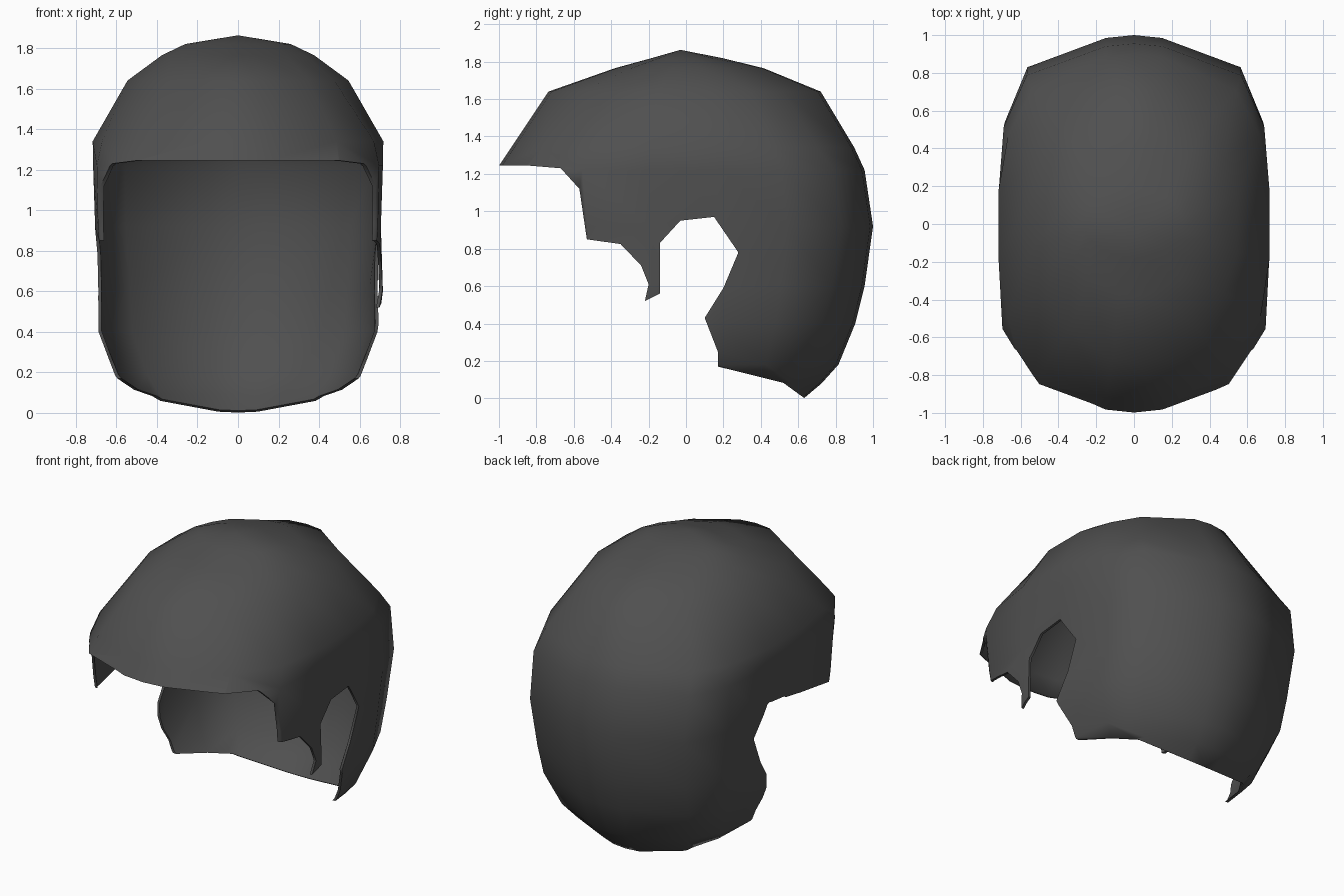
import bpy, bmesh, math

if "Cube" in bpy.data.objects:
    bpy.data.objects.remove(bpy.data.objects["Cube"])

# Half plan outline of the shell (x, y), unit size, back to front
HALF = [(0, 1), (.21, .985), (.8, .83), (.97, .54), (1, .2), (1, -.2),
        (.98, -.55), (.71, -.86), (.21, -.985), (0, -1)]
PLAN = HALF + [(-x, y) for x, y in HALF[-2:0:-1]]

# Stacked rings: height, half width, front reach, back reach, roundness of plan
RINGS = [(-.05, .41, -.55, .57, .4), (0, .46, -.65, .63, .4), (.08, .52, -.75, .725, .35),
         (.18, .605, -.8, .815, .35), (.40, .688, -.87, .905, .2), (.60, .69, -.9, .955, .1),
         (.92, .705, -.96, 1.0, 0), (1.22, .715, -1.015, .955, .05),
         (1.34, .717, -.935, .9, .4), (1.64, .545, -.735, .72, 1),
         (1.765, .375, -.38, .415, 1), (1.82, .26, -.18, .19, 1)]


def make_object(name, bm):
    bmesh.ops.recalc_face_normals(bm, faces=bm.faces)
    mesh = bpy.data.meshes.new(name)
    bm.to_mesh(mesh)
    bm.free()
    ob = bpy.data.objects.new(name, mesh)
    bpy.context.collection.objects.link(ob)
    return ob


def ring_point(p, ring):
    (x, y), (z, w, f, b, t) = p, ring
    k = math.hypot(x, y) ** -t if abs(x) < 1 else 1   # blend to an ellipse
    flare = .025 if z == .60 and y == -.2 else 0      # sideburn stands out a little
    return (x * k * (w + flare), y * k * (b if y > 0 else -f), z)


def make_shell():
    bm = bmesh.new()
    rows = [[bm.verts.new(ring_point(p, r)) for p in PLAN] for r in RINGS]
    n = len(PLAN)
    for lo, hi in zip(rows, rows[1:]):
        for i in range(n):
            j = (i + 1) % n
            bm.faces.new((lo[i], lo[j], hi[j], hi[i]))
    bm.faces.new(rows[0])
    tip = bm.verts.new((0, -.03, 1.863))
    for i in range(n):
        bm.faces.new((rows[-1][i], rows[-1][(i + 1) % n], tip))
    return make_object("helmet_shell", bm)


def make_cutter(name, outline, x0, x1):
    bm = bmesh.new()
    near, far = [[bm.verts.new((x, y, z)) for y, z in outline] for x in (x0, x1)]
    bm.faces.new(near)
    bm.faces.new(far[::-1])
    for i in range(len(outline)):
        bm.faces.new((near[i - 1], near[i], far[i], far[i - 1]))
    ob = make_object(name, bm)
    ob.hide_render = True
    return ob


# Side outlines (y, z): open face with ear and neck, then the missing left sideburn
opening = [(-1.5, 1.247), (-.85, 1.245), (-.67, 1.23), (-.57, 1.12), (-.53, .85),
           (-.35, .825), (-.24, .71), (-.2, .61), (-.22, .52), (-.14, .56),
           (-.14, .83), (-.03, .95), (.15, .97), (.28, .78), (.2, .59), (.1, .43),
           (.17, .25), (.17, .17), (.52, .083), (.63, .003), (1.5, .003),
           (1.5, -.5), (-1.5, -.5)]
left_gap = [(-.56, .845), (.14, .972), (.14, .3), (-.56, .3)]

shell = make_shell()
cutters = [make_cutter("cut_opening", opening, -1.21, 1.23),
           make_cutter("cut_left_sideburn", left_gap, -1.13, -.37)]

# Thin wall, then cut the openings
bpy.context.view_layer.objects.active = shell
shell.select_set(True)
mod = shell.modifiers.new("wall", "SOLIDIFY")
mod.thickness = .016
mod.offset = -1
bpy.ops.object.modifier_apply(modifier=mod.name)
for c in cutters:
    mod = shell.modifiers.new("cut", "BOOLEAN")
    mod.operation = "DIFFERENCE"
    mod.solver = "EXACT"
    mod.object = c
    bpy.ops.object.modifier_apply(modifier=mod.name)
    bpy.data.objects.remove(c)

bpy.ops.object.shade_smooth_by_angle(angle=math.radians(60))

# Dark grey finish
mat = bpy.data.materials.new("dark_grey")
mat.diffuse_color = (.08, .08, .08, 1)
mat.use_nodes = True
mat.node_tree.nodes["Principled BSDF"].inputs["Base Color"].default_value = mat.diffuse_color
shell.data.materials.clear()
shell.data.materials.append(mat)
